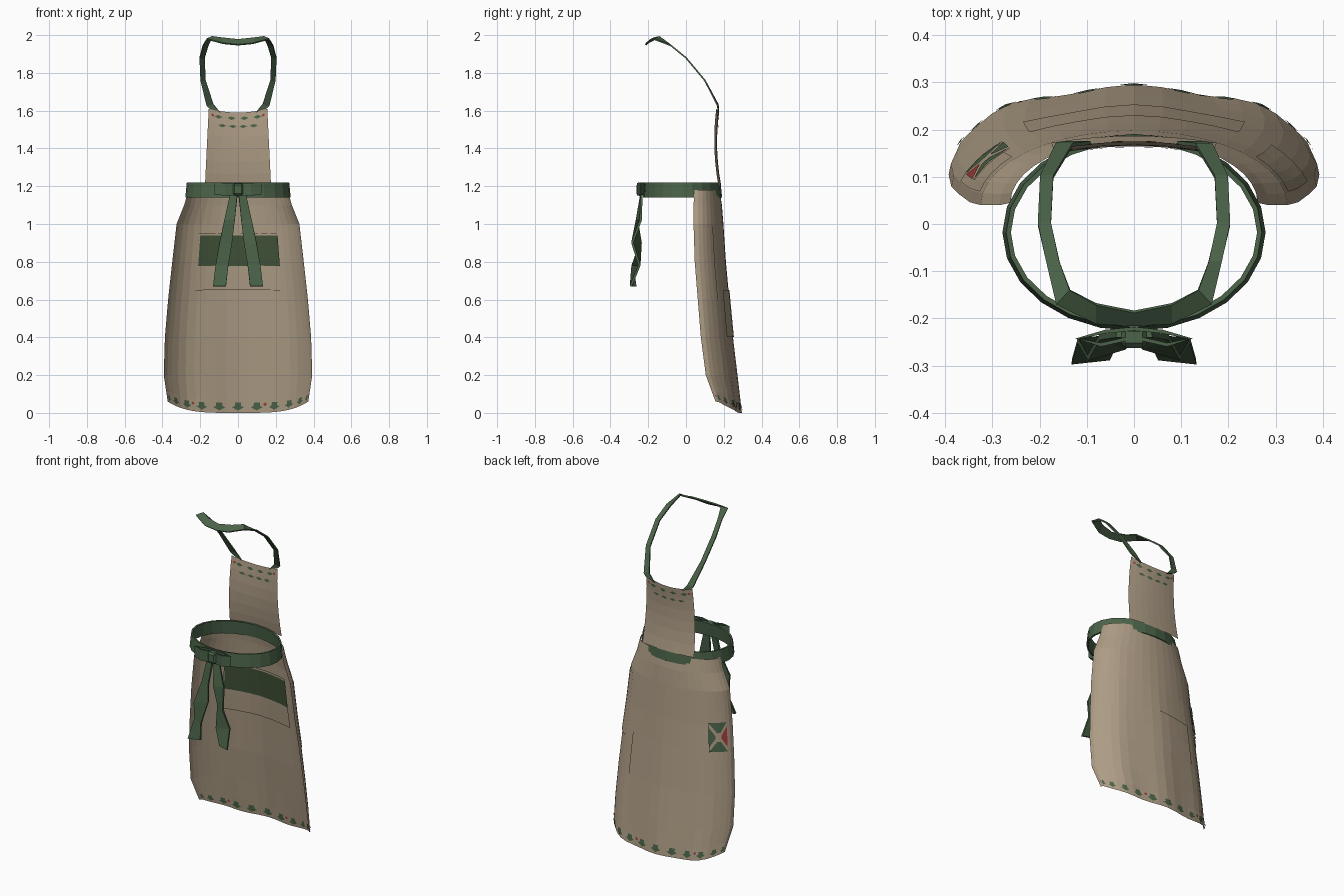
import bpy, bmesh, math
from mathutils import Vector

cube = bpy.data.objects.get("Cube")
if cube:
    bpy.data.objects.remove(cube, do_unlink=True)


def material(name, rgb):
    m = bpy.data.materials.new(name)
    m.use_nodes = True
    m.diffuse_color = (*rgb, 1)
    m.node_tree.nodes["Principled BSDF"].inputs["Base Color"].default_value = (*rgb, 1)
    return m


tan = material("tan cloth", (.42, .335, .235))
green = material("green ribbon", (.07, .125, .066))
olive = material("olive print", (.052, .085, .04))
red = material("red print", (.36, .045, .04))


def finish(name, bm, mat):
    mesh = bpy.data.meshes.new(name)
    bm.to_mesh(mesh)
    bm.free()
    mesh.materials.append(mat)
    obj = bpy.data.objects.new(name, mesh)
    bpy.context.collection.objects.link(obj)
    return obj


def add_grid(bm, rows):
    """Skin a list of equally long rows of points with quads."""
    grid = [[bm.verts.new(p) for p in row] for row in rows]
    for a, b in zip(grid, grid[1:]):
        for i in range(len(a) - 1):
            bm.faces.new((a[i], a[i + 1], b[i + 1], b[i]))


def solidify(obj, thickness):
    mod = obj.modifiers.new("thickness", "SOLIDIFY")
    mod.thickness = thickness
    mod.offset = 0


# Cloth surfaces as functions of two parameters
# rows: height, half width, y of the open edge, y of the middle
PROFILE = [(0, .372, .15, .29), (.2, .393, .1, .268), (.4, .387, .075, .245),
           (.6, .37, .06, .227), (.8, .348, .045, .21), (1, .325, .04, .198),
           (1.1, .285, .04, .19), (1.18, .262, .045, .178)]


def skirt(t, z):
    for a, b in zip(PROFILE, PROFILE[1:]):
        if z <= b[0]:
            break
    k = (z - a[0]) / (b[0] - a[0])
    _, half, edge, mid = (p + (q - p) * k for p, q in zip(a, b))
    pleat = .006 * math.cos(8 * t) * max(0, 1 - z)
    lift = .06 * math.sin(t) ** 4 * max(0, 1 - z / .2)
    return Vector((half * math.sin(t), edge + (mid - edge) * math.cos(t) + pleat, z + lift))


def bib(u, v):
    return Vector((u * (.175 - .02 * v),
                   .187 - .076 * v + .064 * v * v - .015 * u * u,
                   1.2 + .39 * v + .02 * u * u * v))


def offset_point(f, u, v, off):
    e = .001
    n = (f(u + e, v) - f(u - e, v)).cross(f(u, v + e) - f(u, v - e))
    if n.y < 0:
        n = -n
    return f(u, v) + n.normalized() * off


def rect(u0, u1, v0, v1):
    return ((u0, v0), (u1, v0), (u1, v1), (u0, v1))


def diamond(u, v, du, dv):
    return ((u - du, v), (u, v - dv), (u + du, v), (u, v + dv))


def plates(name, f, quads, offsets, mat, nu=2, nv=1):
    """Thin patches that follow a cloth surface."""
    bm = bmesh.new()
    for q in quads:
        a, b, c, d = (Vector(p) for p in q)
        for off in offsets:
            rows = []
            for j in range(nv + 1):
                lo, hi = a.lerp(d, j / nv), b.lerp(c, j / nv)
                pts = [lo.lerp(hi, i / nu) for i in range(nu + 1)]
                rows.append([offset_point(f, p.x, p.y, off) for p in pts])
            add_grid(bm, rows)
    return finish(name, bm, mat)


# Skirt
bm = bmesh.new()
COLS = 20
heights = [p[0] for p in PROFILE]
heights.insert(1, .08)
add_grid(bm, [[skirt(math.pi * (i / COLS - .5), z) for i in range(COLS + 1)] for z in heights])
finish("skirt", bm, tan)

# Bib with a curved top
plates("bib", bib, [rect(-1, 1, 0, 1)], [0], tan, 8, 6)

# Pocket panels: lining inside, patch outside
plates("inner_pocket", skirt, [rect(-.68, .68, .65, .95)], [-.008], tan, 8, 3)
plates("inner_pocket_band", skirt, [rect(-.66, .7, .78, .94)], [-.012], olive, 8, 2)
plates("outer_pocket", skirt, [rect(-.65, .65, .4, .65)], [.005], tan, 8, 2)
for side, label in ((-1, "right"), (1, "left")):
    plates(label + "_side_pocket", skirt,
           [rect(side * .9, side * 1.4, .6, .98)], [.004], tan, 4, 4)

# Printed leaves along the hem and the top of the bib
both = (.004, -.004)
hem = [-1.35 + .27 * i for i in range(11)]
leaves = [diamond(t, .03, .085, .017) for t in hem]
leaves += [rect(t - .045, t + .045, .035, .055) for t in hem]
plates("hem_leaves", skirt, leaves, both, green)
plates("hem_berries", skirt, [diamond(t + .12, .045, .03, .01) for t in hem[2::4]], both, red)
spots = (-.66, -.22, .22, .66)
leaves = [diamond(u, .92, .14, .025) for u in spots]
leaves += [diamond(u * .8, .81, .14, .022) for u in spots]
plates("bib_leaves", bib, leaves, both, green)
plates("bib_berries", bib, [diamond(u, .93, .07, .02) for u in (-.86, .86)], both, red)

# Emblem on the side of the skirt
U0, U1, V0, V1 = -1.29, -.85, .65, .82
UM, VM, s = (U0 + U1) / 2, (V0 + V1) / 2, .025
plates("emblem_ground", skirt, [rect(U0, U1, V0, V1)], [.007], tan, 4, 2)
plates("emblem_fields", skirt, [
    ((U0, V1), (U1, V1), (UM + .04, VM + s), (UM - .04, VM + s)),
    ((U0, V0), (U1, V0), (UM + .04, VM - s), (UM - .04, VM - s)),
    ((U1, V0 + s), (U1, V1 - s), (UM + .08, VM + .008), (UM + .08, VM - .008))],
    [.01], green)
plates("emblem_mark", skirt,
       [((U0, V0 + s), (U0, V1 - s), (UM - .06, VM + .008), (UM - .06, VM - .008))],
       [.01], red)

# Waist belt
bm = bmesh.new()
rows = []
for z, grow in ((1.14, .004), (1.22, -.004)):
    rows.append([((.27 + grow) * math.sin(a), -.018 + (.2 + grow) * math.cos(a), z)
                 for a in (math.tau * i / 24 for i in range(25))])
add_grid(bm, rows)
bmesh.ops.remove_doubles(bm, verts=bm.verts[:], dist=.0001)
solidify(finish("waist_belt", bm, green), .01)


def ribbon(name, path, thickness=.008):
    """Flat strip through (centre, half width vector) pairs."""
    bm = bmesh.new()
    add_grid(bm, [[Vector(p) - Vector(w), Vector(p) + Vector(w)] for p, w in path])
    solidify(finish(name, bm, green), thickness)


def mirrored(path):
    return [((-p[0], *p[1:]), (-w[0], *w[1:])) for p, w in path]


# Neck strap, one half mirrored to the other
half = [((.122, .172, 1.6), (.03, 0, .012)),
        ((.148, .168, 1.63), (.018, 0, -.004)),
        ((.185, .1, 1.76), (.014, 0, 0)),
        ((.19, 0, 1.88), (.014, 0, 0)),
        ((.172, -.08, 1.945), (.014, 0, 0)),
        ((.15, -.155, 1.985), (.014, -.015, -.006)),
        ((.08, -.19, 1.97), (0, -.02, -.014)),
        ((0, -.2, 1.962), (0, -.014, -.014))]
ribbon("neck_strap", half + mirrored(half)[-2::-1])

# Bow loops and hanging tails
up = (0, 0, .033)
loop = [((0, -.222, 1.185), up), ((.06, -.228, 1.186), up), ((.12, -.243, 1.188), up),
        ((.07, -.256, 1.184), up), ((0, -.24, 1.182), up)]
tail = [((.02, -.235, 1.17), (.018, 0, 0)),
        ((.045, -.25, 1.02), (.028, .01, 0)),
        ((.065, -.262, .9), (.033, -.022, 0)),
        ((.085, -.265, .78), (.034, .018, 0)),
        ((.098, -.28, .67), (.034, -.012, 0))]
for label, fix in (("left", list), ("right", mirrored)):
    ribbon(label + "_bow_loop", fix(loop))
    ribbon(label + "_bow_tail", fix(tail), .012)

# Bow knot
bm = bmesh.new()
bmesh.ops.create_cube(bm, size=1)
bmesh.ops.scale(bm, vec=(.055, .045, .065), verts=bm.verts)
bmesh.ops.bevel(bm, geom=bm.edges[:], offset=.01, segments=1, affect="EDGES")
bmesh.ops.translate(bm, vec=(0, -.24, 1.183), verts=bm.verts)
finish("bow_knot", bm, green)
